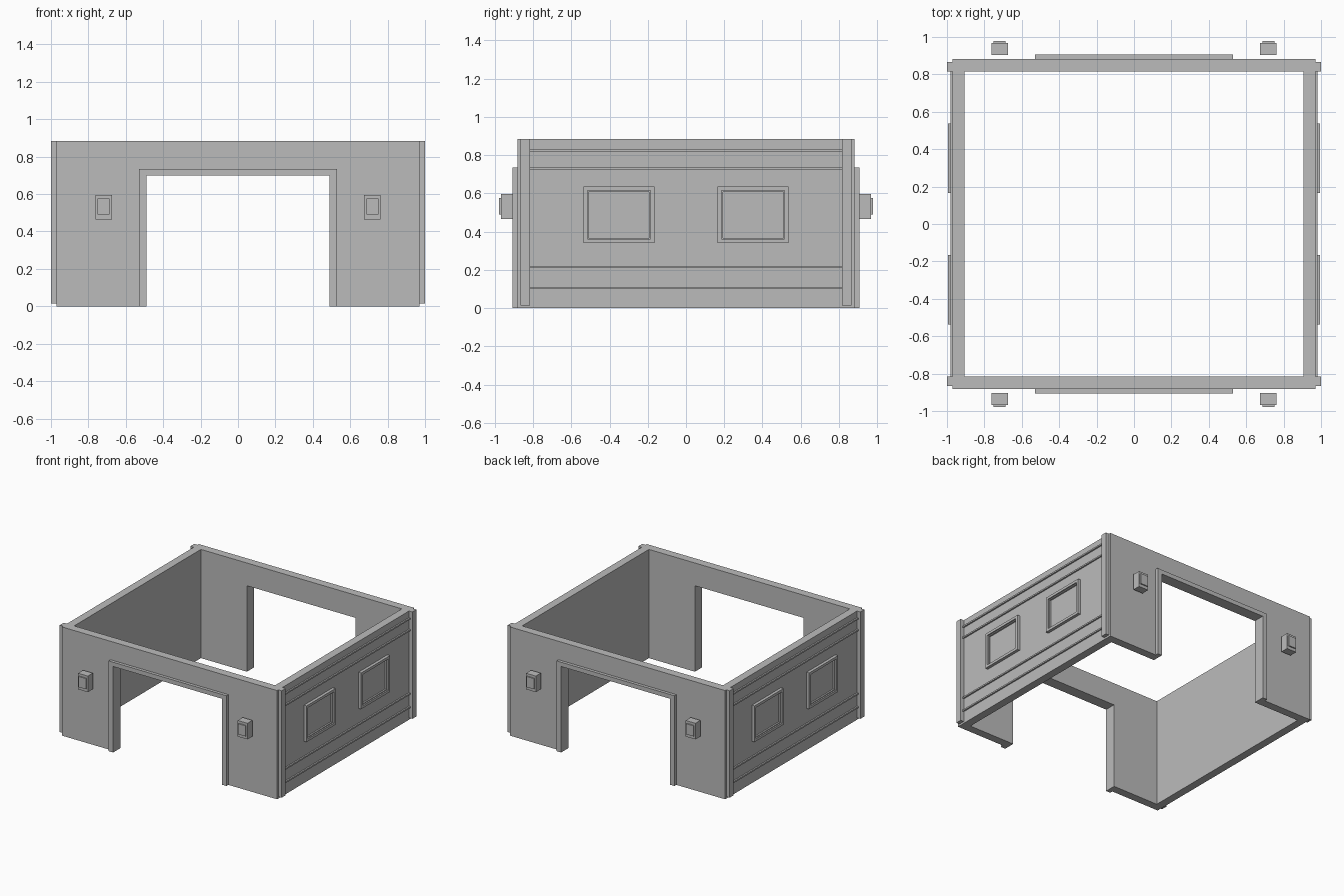
import bpy
import bmesh

cube = bpy.data.objects.get("Cube")
if cube:
    bpy.data.objects.remove(cube, do_unlink=True)

# Single plain grey finish
grey = bpy.data.materials.new("plain grey")
grey.use_nodes = True
colour = (0.5, 0.5, 0.5, 1)
grey.diffuse_color = colour
grey.node_tree.nodes["Principled BSDF"].inputs["Base Color"].default_value = colour


def finish(name, bm):
    bmesh.ops.recalc_face_normals(bm, faces=bm.faces)
    mesh = bpy.data.meshes.new(name)
    bm.to_mesh(mesh)
    bm.free()
    mesh.materials.append(grey)
    obj = bpy.data.objects.new(name, mesh)
    bpy.context.collection.objects.link(obj)
    return obj


def box(name, x, y, z):
    """Box from three (low, high) ranges."""
    bm = bmesh.new()
    bmesh.ops.create_cube(bm, size=1)
    for v in bm.verts:
        v.co = [r[0] if c < 0 else r[1] for c, r in zip(v.co, (x, y, z))]
    return finish(name, bm)


def extrude(name, outline, y0, y1):
    """Prism from an x-z outline, extruded along y."""
    bm = bmesh.new()
    face = bm.faces.new([bm.verts.new((x, y0, z)) for x, z in outline])
    result = bmesh.ops.extrude_face_region(bm, geom=[face])
    moved = [g for g in result["geom"] if isinstance(g, bmesh.types.BMVert)]
    bmesh.ops.translate(bm, verts=moved, vec=(0, y1 - y0, 0))
    return finish(name, bm)


def arch(outer_x, outer_z, inner_x, inner_z):
    """Outline of a square doorway, open at the floor."""
    half = [(outer_x, outer_z), (outer_x, 0), (inner_x, 0), (inner_x, inner_z)]
    return half + [(-x, z) for x, z in reversed(half)]


def span(side, low, high):
    return tuple(sorted((side * low, side * high)))


def window_frame(name, side, y, z, border, low, high):
    """Four-sided raised frame with a mitred profile on a side wall."""
    bm = bmesh.new()
    rings = []
    for inset, x in ((0, low), (0, high), (border, high), (border, low)):
        corners = [(y[0] + inset, z[0] + inset), (y[1] - inset, z[0] + inset),
                   (y[1] - inset, z[1] - inset), (y[0] + inset, z[1] - inset)]
        rings.append([bm.verts.new((side * x, a, b)) for a, b in corners])
    for i in range(4):
        for j in range(4):
            k, n = (i + 1) % 4, (j + 1) % 4
            bm.faces.new((rings[i][j], rings[i][n], rings[k][n], rings[k][j]))
    finish(name, bm)


HEIGHT = 0.885
INNER_Y, OUTER_Y = 0.815, 0.882
WALL_X = 0.97

# Front and back walls with doorways and lamps
for label, s in (("front", -1), ("back", 1)):
    extrude(label + "_wall", arch(WALL_X, HEIGHT, 0.49, 0.70), s * INNER_Y, s * OUTER_Y)
    extrude(label + "_door_frame", arch(0.53, 0.735, 0.49, 0.70), s * OUTER_Y, s * 0.907)
    for side, t in (("right", -1), ("left", 1)):
        name = f"{label}_{side}_lamp"
        box(name, span(t, 0.675, 0.763), span(s, 0.904, 0.968), (0.465, 0.596))
        box(name + "_plate", span(t, 0.686, 0.752), span(s, 0.968, 0.978), (0.49, 0.576))
        box(f"{label}_{side}_corner_post", span(t, WALL_X, 1.0),
            span(s, INNER_Y, 0.866), (0.015, HEIGHT))

# Side walls with mouldings and windows
for side, t in (("right", -1), ("left", 1)):
    box(side + "_wall", span(t, 0.905, WALL_X), (-INNER_Y, INNER_Y), (0, HEIGHT))
    for i, z in enumerate((0.105, 0.215, 0.732, 0.826)):
        box(f"{side}_moulding_{i + 1}", span(t, WALL_X, 0.982),
            (-INNER_Y, INNER_Y), (z - 0.006, z + 0.006))
    for label, s in (("front", -1), ("back", 1)):
        name = f"{side}_{label}_window"
        window_frame(name + "_frame", t, span(s, 0.165, 0.537), (0.34, 0.635), 0.021, WALL_X, 0.994)
        window_frame(name + "_bead", t, span(s, 0.186, 0.516), (0.361, 0.614), 0.007, WALL_X, 0.983)
